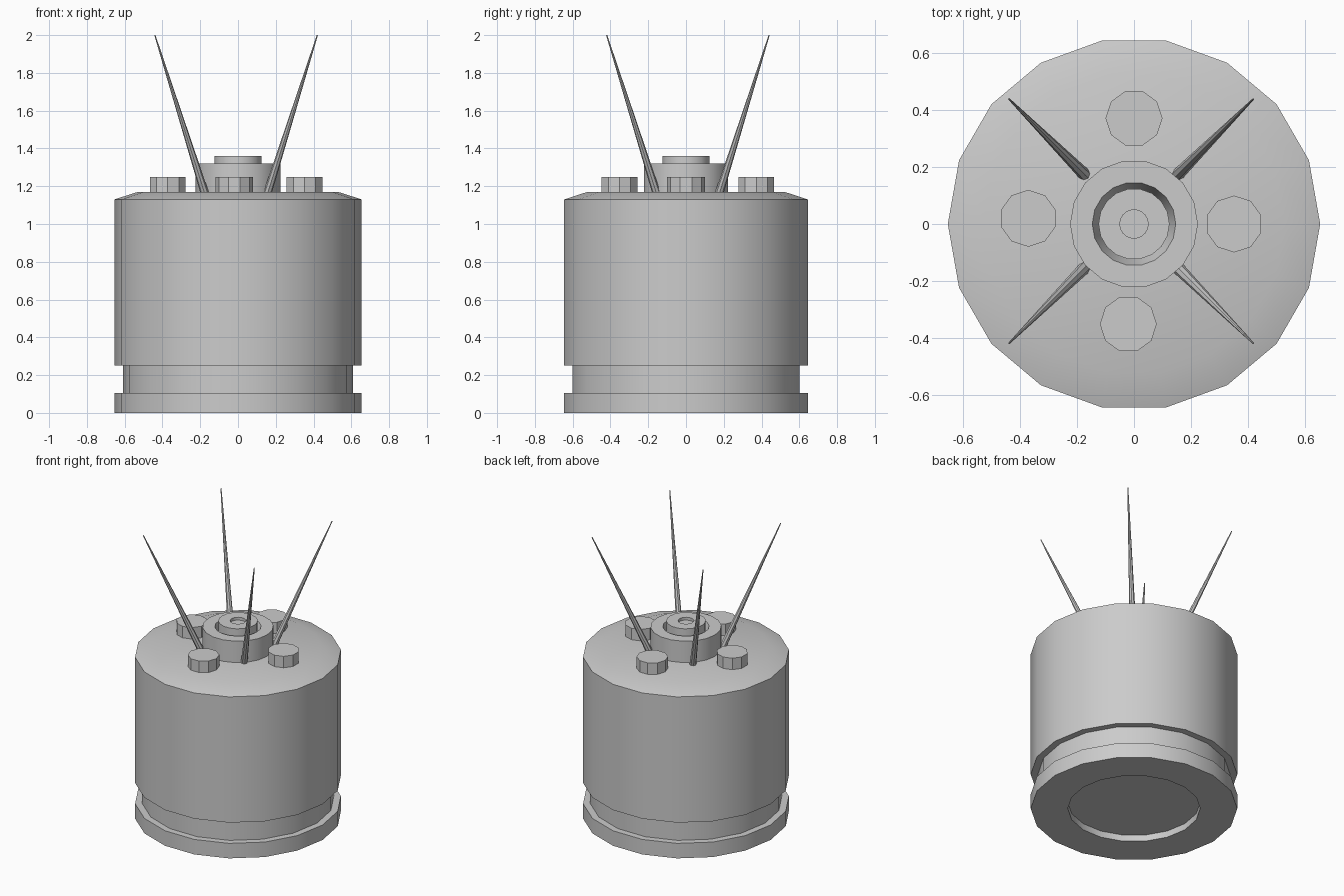
import bpy
import math
from mathutils import Vector, Matrix

cube = bpy.data.objects.get("Cube")
if cube:
    bpy.data.objects.remove(cube, do_unlink=True)

GREY = (0.6, 0.6, 0.6, 1.0)
metal = bpy.data.materials.new("grey_metal")
metal.use_nodes = True
metal.diffuse_color = GREY
metal.node_tree.nodes["Principled BSDF"].inputs["Base Color"].default_value = GREY


def finish(obj):
    obj.data.materials.append(metal)
    bpy.ops.object.select_all(action="DESELECT")
    obj.select_set(True)
    bpy.context.view_layer.objects.active = obj
    bpy.ops.object.shade_smooth_by_angle(angle=math.radians(30))


def lathe(name, profile, sides, matrix=Matrix(), turn=0.0):
    """Revolve (radius, z) points, closing both ends with flat caps."""
    verts, faces = [], []
    for r, z in profile:
        for i in range(sides):
            a = turn + math.tau * i / sides
            verts.append(matrix @ Vector((r * math.cos(a), r * math.sin(a), z)))
    for k in range(len(profile) - 1):
        for i in range(sides):
            j = (i + 1) % sides
            a, b = k * sides, (k + 1) * sides
            faces.append((a + i, a + j, b + j, b + i))
    last = (len(profile) - 1) * sides
    faces.append(tuple(reversed(range(sides))))
    faces.append(tuple(range(last, last + sides)))
    mesh = bpy.data.meshes.new(name)
    mesh.from_pydata(verts, [], faces)
    obj = bpy.data.objects.new(name, mesh)
    bpy.context.collection.objects.link(obj)
    finish(obj)
    return obj


# Drum: recessed underside, foot, groove, wall and sloped lid
lathe("drum_body", [(0.42, 0.045), (0.42, 0), (0.655, 0), (0.655, 0.105),
                    (0.61, 0.105), (0.61, 0.25), (0.655, 0.25),
                    (0.655, 1.13), (0.53, 1.17)], 18)

# Collar with a tapered mouth, and the plug with its small socket
lathe("top_collar", [(0.225, 1.16), (0.225, 1.32), (0.147, 1.32), (0.125, 1.25)], 18)
lathe("centre_plug", [(0.125, 1.2), (0.125, 1.36), (0.05, 1.36), (0.05, 1.34)], 18)

# Four knobs and four rods, each set turned about a slightly offset axis
AXIS = Vector((-0.01, 0.01, 0))
for i, side in enumerate(("left", "back", "right", "front")):
    turn = math.pi / 2 * i
    around = Matrix.Translation(AXIS) @ Matrix.Rotation(turn, 4, "Z")
    spot = around @ Matrix.Translation((0.362, -0.01, 0))
    lathe(side + "_knob", [(0.1, 1.16), (0.1, 1.25)], 10, spot, math.pi / 2)

    base = around @ Vector((0.165, 0.165, 1.16))
    tip = around @ Vector((0.43, 0.43, 2.0))
    rod = tip - base
    lean = Matrix.Translation(base) @ rod.to_track_quat("Z", "Y").to_matrix().to_4x4()
    lathe("antenna_rod_" + side, [(0.022, 0), (0.003, rod.length)], 8, lean)
